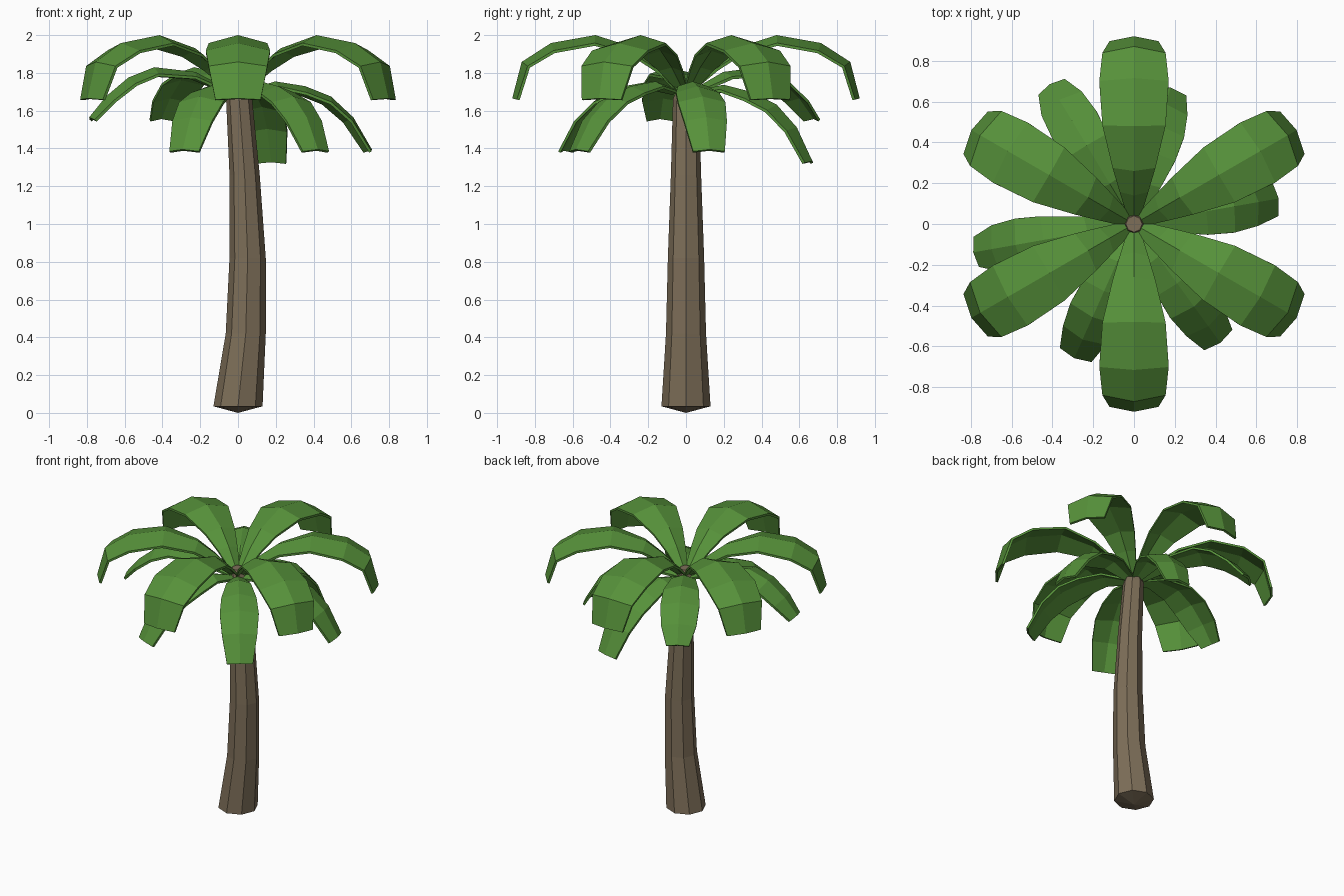
import bpy, bmesh, math
from mathutils import Vector

if "Cube" in bpy.data.objects:
    bpy.data.objects.remove(bpy.data.objects["Cube"])


def material(name, rgb):
    m = bpy.data.materials.new(name)
    m.diffuse_color = (*rgb, 1)
    m.use_nodes = True
    m.node_tree.nodes["Principled BSDF"].inputs["Base Color"].default_value = m.diffuse_color
    return m


GREEN = material("leaf green", (0.093, 0.283, 0.042))
BROWN = material("trunk brown", (0.205, 0.156, 0.098))


def finish(bm, name, mat):
    bmesh.ops.recalc_face_normals(bm, faces=bm.faces)
    me = bpy.data.meshes.new(name)
    bm.to_mesh(me)
    bm.free()
    me.materials.append(mat)
    ob = bpy.data.objects.new(name, me)
    bpy.context.collection.objects.link(ob)
    return ob


# Trunk: bent, tapering octagonal column (x centre, z, radius)
def trunk():
    bm = bmesh.new()
    rings = []
    for cx, z, r in [(0, 0.035, 0.13), (0.041, 0.42, 0.106), (0.051, 0.82, 0.096),
                     (0.035, 1.26, 0.08), (0.006, 1.66, 0.069), (0, 1.75, 0.04)]:
        rings.append([bm.verts.new((cx + r * math.cos(k * math.pi / 4),
                                    r * math.sin(k * math.pi / 4), z)) for k in range(8)])
    for a, b in zip(rings, rings[1:]):
        for k in range(8):
            bm.faces.new((a[k], a[k - 1], b[k - 1], b[k]))
    bm.faces.new(rings[-1])
    tip = bm.verts.new((0, 0, 0))
    for k in range(8):
        bm.faces.new((rings[0][k], rings[0][k - 1], tip))
    finish(bm, "trunk", BROWN)


# Frond: ridged strip along an arching midrib of (radius, height, half width, ridge drop)
def frond(name, rib, angle, tilt=0, base_z=1.68, thick=0.015):
    ca, sa = math.cos(math.radians(angle)), math.sin(math.radians(angle))
    ct, st = math.cos(math.radians(tilt)), math.sin(math.radians(tilt))
    pts = [Vector((r * ct - h * st, r * st + h * ct)) for r, h, _, _ in rib]
    bm = bmesh.new()
    rows = []
    for i, (p, (_, _, w, drop)) in enumerate(zip(pts, rib)):
        t = (pts[min(i + 1, len(pts) - 1)] - pts[max(i - 1, 0)]).normalized()
        n = Vector((-t.y, t.x))
        row = []
        # top edge, ridge, edge, then the underside back again
        for side, d in [(-1, drop), (0, 0), (1, drop),
                        (1, drop + thick), (0, thick), (-1, drop + thick)]:
            q = p - n * d
            s = side * w
            row.append(bm.verts.new((q.x * ca - s * sa, q.x * sa + s * ca, base_z + q.y)))
        rows.append(row)
    for a, b in zip(rows, rows[1:]):
        for k in range(6):
            bm.faces.new((a[k], a[k - 1], b[k - 1], b[k]))
    for row in (rows[0], rows[-1]):
        bm.faces.new((row[0], row[1], row[4], row[5]))
        bm.faces.new((row[1], row[2], row[3], row[4]))
    finish(bm, name, GREEN)


UPPER = [(0.02, 0.04, 0.03, 0.01), (0.14, 0.16, 0.07, 0.025), (0.26, 0.25, 0.105, 0.035),
         (0.48, 0.32, 0.155, 0.042), (0.715, 0.278, 0.17, 0.042),
         (0.87, 0.178, 0.155, 0.038), (0.92, -0.015, 0.12, 0.025)]
LOWER = [(0.02, 0.02, 0.03, 0.01), (0.23, 0.125, 0.08, 0.025), (0.45, 0.15, 0.117, 0.035),
         (0.59, 0.095, 0.127, 0.035), (0.71, -0.005, 0.115, 0.03), (0.8, -0.115, 0.075, 0.02)]
DROOP = [(0.02, 0.02, 0.03, 0.01), (0.2, 0.075, 0.08, 0.025), (0.36, 0.05, 0.115, 0.035),
         (0.5, -0.005, 0.127, 0.035), (0.62, -0.115, 0.115, 0.03), (0.72, -0.285, 0.085, 0.02)]

trunk()
for i in range(6):
    frond(f"upper_frond_{i + 1}", UPPER, 30 + 60 * i)
for i, (rib, angle, tilt) in enumerate([(DROOP, 10, 0), (DROOP, 75, -5), (LOWER, 121, 0),
                                        (LOWER, 190, 0), (DROOP, 246, 0), (DROOP, 306, 0)]):
    frond(f"lower_frond_{i + 1}", rib, angle, tilt)
